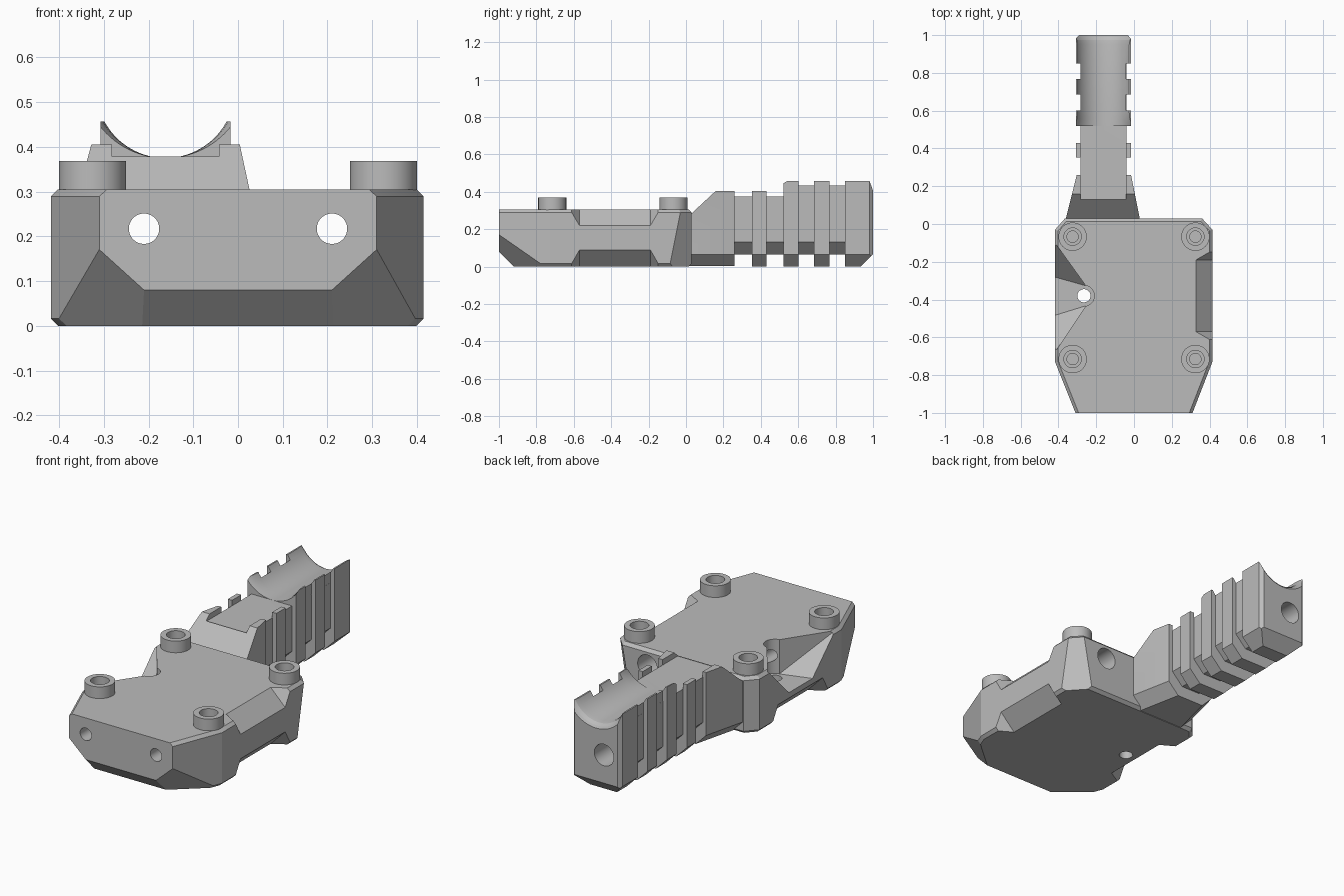
import bpy, bmesh, math
from mathutils import Vector

if "Cube" in bpy.data.objects:
    bpy.data.objects.remove(bpy.data.objects["Cube"])

grey = bpy.data.materials.new("plain grey")
grey.diffuse_color = (0.5, 0.5, 0.5, 1)
grey.use_nodes = True
grey.node_tree.nodes["Principled BSDF"].inputs["Base Color"].default_value = grey.diffuse_color
CX = -0.162  # centre line of the grip


def finish(bm, name):
    bmesh.ops.recalc_face_normals(bm, faces=bm.faces)
    me = bpy.data.meshes.new(name)
    bm.to_mesh(me)
    bm.free()
    ob = bpy.data.objects.new(name, me)
    bpy.context.collection.objects.link(ob)
    me.materials.append(grey)
    return ob


def hull(name, pts, planes=()):
    """Convex solid, trimmed by planes given as three points each."""
    bm = bmesh.new()
    for p in pts:
        bm.verts.new(p)
    res = bmesh.ops.convex_hull(bm, input=bm.verts)
    bmesh.ops.delete(bm, geom=[v for v in bm.verts if not v.link_faces], context='VERTS')
    bmesh.ops.dissolve_limit(bm, angle_limit=0.002, verts=bm.verts, edges=bm.edges)
    mid = sum((Vector(p) for p in pts), Vector()) / len(pts)
    for a, b, c in planes:
        a, b, c = Vector(a), Vector(b), Vector(c)
        n = (b - a).cross(c - a).normalized()
        if n.dot(mid - a) > 0:
            n = -n
        r = bmesh.ops.bisect_plane(bm, geom=bm.verts[:] + bm.edges[:] + bm.faces[:], dist=1e-6,
                                   plane_co=a, plane_no=n, clear_outer=True)
        cut = [e for e in bm.edges if e.is_boundary]
        if cut:
            bmesh.ops.holes_fill(bm, edges=cut, sides=0)
    return finish(bm, name)


def prism(outline, z0, z1):
    return [(x, y, z) for x, y in outline for z in (z0, z1)]


def lathe(name, origin, axis, rings, n=48):
    """Solid of revolution; rings are (distance along axis, radius, lift in z)."""
    bm = bmesh.new()
    loops = []
    for d, r, lift in rings:
        loop = []
        for i in range(n):
            c, s = r * math.cos(math.tau * i / n), r * math.sin(math.tau * i / n)
            off = Vector((c, d, s + lift)) if axis == 'Y' else Vector((c, s, d))
            loop.append(bm.verts.new(Vector(origin) + off))
        loops.append(loop)
    for a, b in zip(loops, loops[1:]):
        for i in range(n):
            j = (i + 1) % n
            bm.faces.new((a[i], a[j], b[j], b[i]))
    bm.faces.new(loops[0])
    bm.faces.new(loops[-1])
    return finish(bm, name)


def boolean(target, tools, op):
    for t in tools:
        m = target.modifiers.new("bool", 'BOOLEAN')
        m.operation, m.solver, m.object = op, 'EXACT', t
        bpy.context.view_layer.objects.active = target
        bpy.ops.object.modifier_apply(modifier=m.name)


def remove(obs):
    for o in obs:
        bpy.data.objects.remove(o)


# main body: convex block with chamfered rims and cut front corners
outline = [(-0.31, -1), (0.31, -1), (0.415, -0.73), (0.415, -0.03), (0.36, 0.03),
           (-0.365, 0.03), (-0.418, -0.03), (-0.418, -0.73)]
planes = []
H, D = 0.305, 0.016
for i in range(1, len(outline)):
    a, b = Vector(outline[i]), Vector(outline[(i + 1) % len(outline)])
    t = (b - a).normalized()
    inward = Vector((-t.y, t.x)) * D
    for z, e in ((H - D, H), (D, 0)):
        p = a + inward
        planes.append(((a.x, a.y, z), (b.x, b.y, z), (p.x, p.y, e)))
planes.append(((0, -1, 0.08), (1, -1, 0.08), (0, -0.92, 0)))
for s in (-1, 1):
    planes.append(((s * 0.21, -1, 0.08), (s * 0.315, -1, 0.175), (s * 0.41, -0.77, 0.02)))
planes.append(((0.415, -0.03, 0.29), (0.36, 0.03, 0.29), (0.415, -0.085, 0.015)))
body = hull("body", prism(outline, 0, H), planes)


# sloped side recesses
def recess(s, z_edge, z_side):
    pts = []
    for k in (-1, 1):
        pts += [(s * 0.308, -0.38 + k * 0.19, z_edge), (s * 0.437, -0.38 + k * 0.19, z_side),
                (s * 0.437, -0.38 + k * 0.265, z_edge)]
    return hull("recess_cutter", pts)


cutters = [recess(1, 0.325, 0.198), recess(1, -0.02, 0.11), recess(-1, -0.02, 0.11)]

# flared notch with a seat and through hole
notch = []
for z, ya, yb in ((0.12, -0.275, -0.49), (0.33, -0.07, -0.71)):
    notch += [(-0.255, -0.327, z), (-0.255, -0.433, z), (-0.44, ya, z), (-0.44, yb, z)]
cutters += [hull("notch_cutter", notch),
            lathe("seat_cutter", (-0.265, -0.38, 0), 'Z', [(0.12, 0.055, 0), (0.4, 0.055, 0)]),
            lathe("pin_cutter", (-0.265, -0.38, 0), 'Z', [(-0.1, 0.035, 0), (0.4, 0.035, 0)])]
boolean(body, cutters, 'DIFFERENCE')
remove(cutters)


# grip neck with a ramped top
def side_chamfer(a, b, inx):
    return ((a[0], a[1], 0.065), (b[0], b[1], 0.065), (a[0] + inx, a[1], 0))


L0, L1, R0, R1 = (-0.355, 0.05), (-0.303, 0.26), (0.03, 0.03), (-0.016, 0.26)
grip = hull("grip", prism([(-0.38, -0.05), L0, L1, R1, R0, (0.03, -0.05)], 0.002, 0.405),
            [((0, 0.05, 0.303), (1, 0.05, 0.303), (0, 0.16, 0.405)),
             side_chamfer(L0, L1, 0.065), side_chamfer(R0, R1, -0.065)])


# grip core and ribs
def bar(y0, y1, half, zb, zt, planes=()):
    pts = []
    for y in (y0, y1):
        for s in (-1, 1):
            pts += [(CX + s * half, y, zt), (CX + s * half, y, zb + 0.065),
                    (CX + s * (half - 0.065), y, zb)]
    return hull("grip_part", pts, planes)


end_planes = [((0, 1, 0.065), (1, 1, 0.065), (0, 0.935, 0)),
              ((0, 1, 0.435), (1, 1, 0.435), (0, 0.985, 0.46))]
for s in (-1, 1):
    x = CX + s * 0.145
    end_planes.append(((x, 0.982, 0), (x, 0.982, 1), (x - s * 0.016, 1, 0)))
parts = [bar(0.2, 0.95, 0.121, 0.065, 0.375), bar(0.525, 0.95, 0.1205, 0.07, 0.45),
         bar(0.352, 0.43, 0.145, 0, 0.405), bar(0.52, 0.602, 0.145, 0, 0.457),
         bar(0.685, 0.767, 0.145, 0, 0.457), bar(0.85, 1, 0.145, 0, 0.457, end_planes)]
boolean(grip, parts, 'UNION')
remove(parts)

# flat channel, round scoop and long bores
channel = hull("channel_cutter", prism([(CX - 0.12, 0.131), (CX + 0.12, 0.131),
                                        (CX + 0.12, 0.519), (CX - 0.12, 0.519)], 0.375, 0.6))
R = 0.155
rings = [(0.5, R + 0.05, 0.05), (0.53, R + 0.022, 0.022), (0.555, R + 0.006, 0.006),
         (0.59, R, 0), (0.95, R, 0), (0.975, R + 0.004, 0), (0.992, R + 0.014, 0),
         (1.0, R + 0.025, 0), (1.05, R + 0.03, 0)]
scoop = lathe("scoop_cutter", (CX, 0, 0.375 + R), 'Y', rings, 96)
boolean(grip, [channel, scoop], 'DIFFERENCE')
bores = [lathe("bore_cutter", (x, 0, 0.217), 'Y',
               [(-1.1, 0.034, 0), (y, 0.034, 0), (y, 0.058, 0), (1.1, 0.058, 0)])
         for x, y in ((-0.21, 0.8), (0.21, -0.12))]
boolean(grip, bores[:1], 'DIFFERENCE')
boolean(body, bores, 'DIFFERENCE')
remove([channel, scoop] + bores)

# hollow screw bosses
bosses = [lathe("screw_boss", (x, y, 0), 'Z',
                [(0.29, 0.075, 0), (0.368, 0.075, 0), (0.368, 0.046, 0),
                 (0.32, 0.046, 0), (0.32, 0.03, 0), (0.308, 0.03, 0)])
          for x in (-0.325, 0.325) for y in (-0.715, -0.067)]

# smooth the round surfaces, keep the edges sharp
bpy.ops.object.select_all(action='DESELECT')
for o in [body, grip] + bosses:
    o.select_set(True)
bpy.context.view_layer.objects.active = body
bpy.ops.object.shade_smooth_by_angle(angle=math.radians(20))
